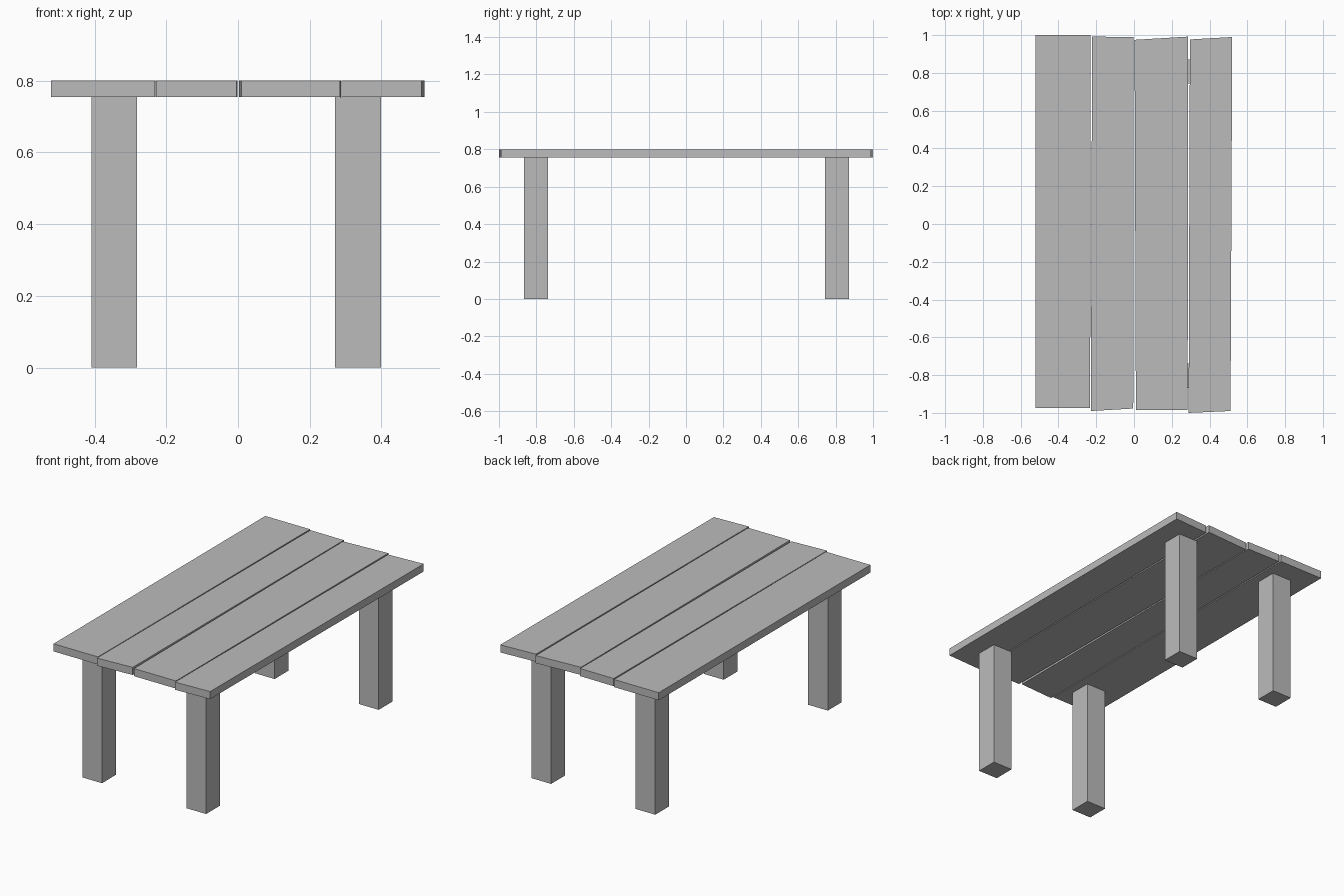
import bpy, bmesh

cube = bpy.data.objects.get("Cube")
if cube:
    bpy.data.objects.remove(cube, do_unlink=True)

# One plain grey for the whole table
grey = bpy.data.materials.new("plain_grey")
grey.use_nodes = True
colour = (0.5, 0.5, 0.5, 1)
grey.diffuse_color = colour
grey.node_tree.nodes["Principled BSDF"].inputs["Base Color"].default_value = colour


def prism(name, outline, bottom, top):
    """Extrude a flat outline upward into a solid part."""
    bm = bmesh.new()
    face = bm.faces.new([bm.verts.new((x, y, bottom)) for x, y in outline])
    new = bmesh.ops.extrude_face_region(bm, geom=[face])["geom"]
    verts = [v for v in new if isinstance(v, bmesh.types.BMVert)]
    bmesh.ops.translate(bm, verts=verts, vec=(0, 0, top - bottom))
    bmesh.ops.recalc_face_normals(bm, faces=bm.faces)
    mesh = bpy.data.meshes.new(name)
    bm.to_mesh(mesh)
    bm.free()
    mesh.materials.append(grey)
    obj = bpy.data.objects.new(name, mesh)
    bpy.context.collection.objects.link(obj)


TABLE_TOP, UNDERSIDE = 0.80, 0.755

# Uneven planks: front left, front right, back right, back left corners
planks = {
    "right_plank": [(-0.522, -0.975), (-0.232, -0.975), (-0.23, 1.0), (-0.522, 1.0)],
    "inner_right_plank": [(-0.228, -0.99), (-0.004, -0.977), (-0.002, 0.99), (-0.222, 0.992)],
    "inner_left_plank": [(0.01, -0.985), (0.284, -0.985), (0.287, 0.992), (0.003, 0.975)],
    "left_plank": [(0.289, -1.0), (0.511, -0.99), (0.52, 0.99), (0.296, 0.977)],
}
for name, outline in planks.items():
    prism(name, outline, UNDERSIDE, TABLE_TOP)

# Four square legs
half = 0.064
for side, x in (("right", -0.345), ("left", 0.335)):
    for end, y in (("front", -0.803), ("back", 0.807)):
        square = [(x - half, y - half), (x + half, y - half),
                  (x + half, y + half), (x - half, y + half)]
        prism(f"{end}_{side}_leg", square, 0, UNDERSIDE)
